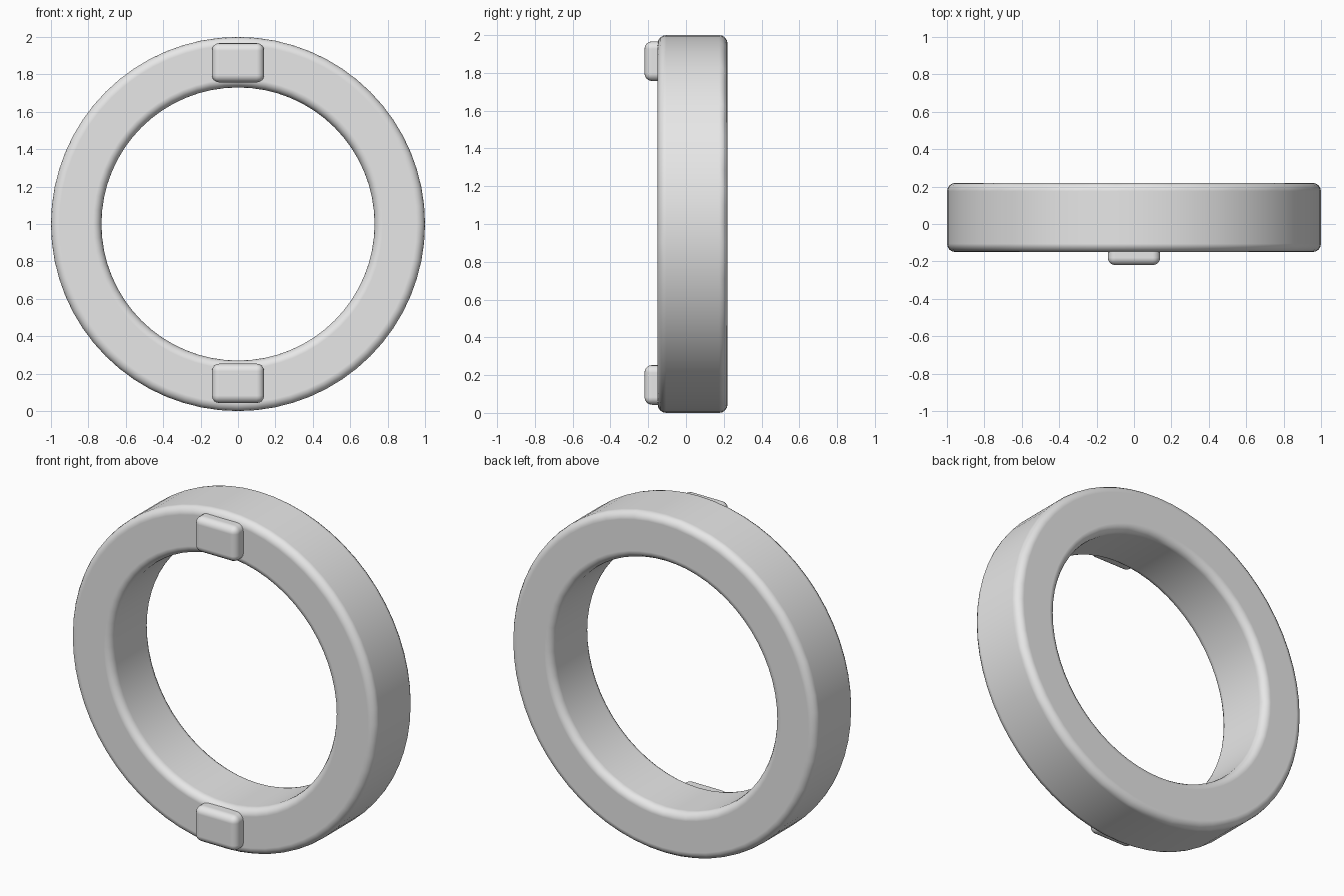
import bpy
import bmesh
from math import tau, radians
from mathutils import Vector

cube = bpy.data.objects.get("Cube")
if cube:
    bpy.data.objects.remove(cube, do_unlink=True)

SEGMENTS = 64
OUTER, INNER = 1.0, 0.73
FRONT, BACK = -0.15, 0.22

grey = bpy.data.materials.new("light_grey")
grey.use_nodes = True
grey.diffuse_color = (0.8, 0.8, 0.8, 1)
grey.node_tree.nodes["Principled BSDF"].inputs["Base Color"].default_value = (0.8, 0.8, 0.8, 1)


def finish(name, bm, location, bevel, segments):
    """Turn a bmesh into a smooth object with rounded edges."""
    bmesh.ops.recalc_face_normals(bm, faces=bm.faces)
    mesh = bpy.data.meshes.new(name)
    bm.to_mesh(mesh)
    bm.free()
    mesh.materials.append(grey)
    mesh.shade_smooth()
    obj = bpy.data.objects.new(name, mesh)
    obj.location = location
    bpy.context.collection.objects.link(obj)
    mod = obj.modifiers.new("rounded_edges", "BEVEL")
    mod.width = bevel
    mod.segments = segments
    mod.limit_method = "ANGLE"
    mod.angle_limit = radians(40)
    mod.harden_normals = True
    return obj


# Ring: a rectangular section spun around the y axis
bm = bmesh.new()
corners = [(INNER, FRONT), (OUTER, FRONT), (OUTER, BACK), (INNER, BACK)]
verts = [bm.verts.new((r, y, 0)) for r, y in corners]
edges = [bm.edges.new((verts[i], verts[(i + 1) % len(verts)])) for i in range(len(verts))]
bmesh.ops.spin(bm, geom=verts + edges, cent=(0, 0, 0), axis=(0, 1, 0),
               angle=tau, steps=SEGMENTS, use_duplicate=False)
bmesh.ops.remove_doubles(bm, verts=bm.verts, dist=0.0001)
finish("ring", bm, (0, 0, 1), 0.045, 4)

# Rounded blocks on the front face, at the top and bottom of the ring
for name, z in (("top_block", 1.862), ("bottom_block", 0.148)):
    bm = bmesh.new()
    bmesh.ops.create_cube(bm, size=1)
    bmesh.ops.scale(bm, verts=bm.verts, vec=Vector((0.28, 0.18, 0.21)))
    finish(name, bm, (0, -0.13, z), 0.04, 4)
